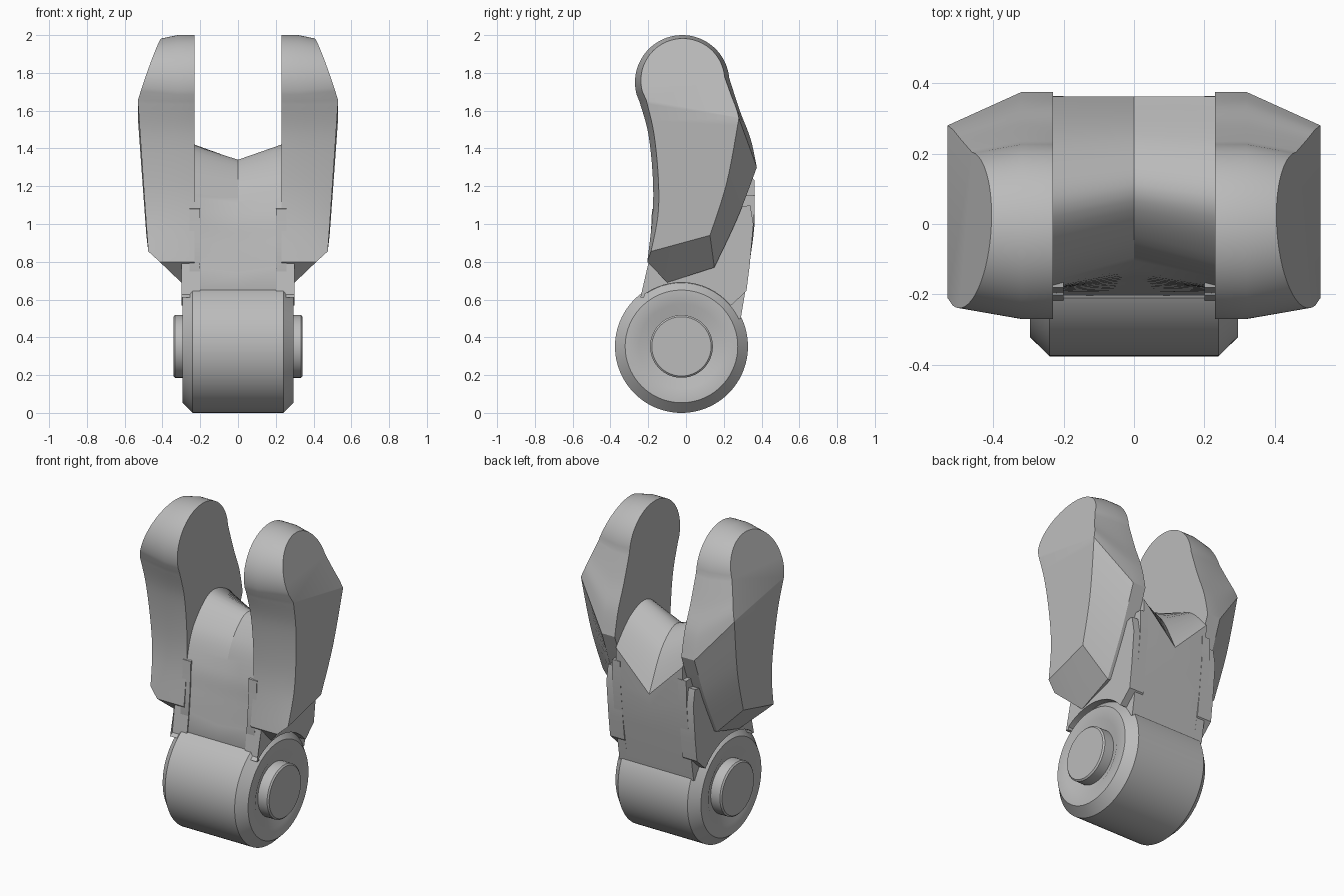
import bpy
import bmesh
from math import sin, cos, radians, pi

cube = bpy.data.objects.get("Cube")
if cube:
    bpy.data.objects.remove(cube)

grey = bpy.data.materials.new("plain_grey")
grey.use_nodes = True
grey.diffuse_color = (0.5, 0.5, 0.5, 1)
bsdf = next(n for n in grey.node_tree.nodes if n.type == 'BSDF_PRINCIPLED')
bsdf.inputs["Base Color"].default_value = (0.5, 0.5, 0.5, 1)

BARREL = (-0.024, 0.352)  # barrel axis in y, z


def spline(points, steps=6):
    """Catmull-Rom curve through tuples of any length."""
    out = []
    for i in range(len(points) - 1):
        p0, p1 = points[max(i - 1, 0)], points[i]
        p2, p3 = points[i + 1], points[min(i + 2, len(points) - 1)]
        for s in range(steps):
            t = s / steps
            out.append(tuple(
                b + 0.5 * t * (c - a + t * (2 * a - 5 * b + 4 * c - d + t * (3 * (b - c) + d - a)))
                for a, b, c, d in zip(p0, p1, p2, p3)))
    return out + [points[-1]]


def loft(name, loops, split=None, mirror=False, angle=30):
    """Skin closed loops of equal length; split folds the last cap in two."""
    bm = bmesh.new()
    rings = [[bm.verts.new(p) for p in loop] for loop in loops]
    n = len(rings[0])
    for a, b in zip(rings, rings[1:]):
        for i in range(n):
            j = (i + 1) % n
            bm.faces.new((a[i], a[j], b[j], b[i]))
    bm.faces.new(rings[0][::-1])
    last = rings[-1]
    if split:
        bm.faces.new(last[:split])
        bm.faces.new(last[split - 1:] + last[:1])
    else:
        bm.faces.new(last)
    bmesh.ops.recalc_face_normals(bm, faces=bm.faces)
    caps = [f for f in bm.faces if len(f.verts) > 4]
    bmesh.ops.triangulate(bm, faces=caps)
    mesh = bpy.data.meshes.new(name)
    bm.to_mesh(mesh)
    bm.free()
    mesh.materials.append(grey)
    ob = bpy.data.objects.new(name, mesh)
    bpy.context.collection.objects.link(ob)
    if mirror:
        ob.modifiers.new("mirror", 'MIRROR').use_mirror_merge = False
    bpy.ops.object.select_all(action='DESELECT')
    ob.select_set(True)
    bpy.context.view_layer.objects.active = ob
    bpy.ops.object.shade_smooth_by_angle(angle=radians(angle))
    return ob


def lathe(name, half):
    """Turn a half profile of (x, radius) about the barrel axis, both ends."""
    profile = [(-x, r) for x, r in half] + [(x, r) for x, r in half[::-1]]
    y, z = BARREL
    steps = [2 * pi * i / 96 for i in range(96)]
    return loft(name, [[(x, y + r * cos(a), z + r * sin(a)) for a in steps] for x, r in profile])


# Barrel with chamfered rims and dished ends, and the hinge pin through it
lathe("hinge_barrel", [(0.27, 0.08), (0.27, 0.175), (0.295, 0.225), (0.295, 0.298), (0.24, 0.352)])
lathe("hinge_pin", [(0.342, 0.157), (0.334, 0.166)])

# Middle body: saddle deepened to a valley along its centre
foot = [(0.335, 0.78), (0.29, 0.5), (0.1, 0.36), (-0.12, 0.4)]
front = (-0.21, 0.65)
side = [front] + spline([(-0.193, 0.77), (-0.183, 0.92), (-0.174, 1.08), (-0.11, 1.27),
                         (0.05, 1.415), (0.22, 1.375), (0.363, 1.23)]) + [(0.358, 1.0)] + foot
valley = [front] + spline([(-0.195, 0.74), (-0.165, 0.9), (-0.125, 1.05), (-0.05, 1.23),
                           (0.09, 1.34), (0.24, 1.24), (0.363, 1.0)]) + [(0.355, 0.92)] + foot
loft("middle_body", [[(x, y, z) for y, z in p]
                     for x, p in ((-0.23, side), (0, valley), (0.23, side))])


# Side plates that widen the body and wrap over the barrel
def plate(name, inner, outer, outline):
    loft(name, [[(x, y, z) for y, z in outline] for x in (inner, outer)], mirror=True)


plate("body_collar", 0.2, 0.256, [(-0.18, 1.08), (-0.187, 0.92), (-0.212, 0.65), (-0.12, 0.4),
                                  (0.29, 0.5), (0.336, 0.78), (0.36, 1.0), (0.364, 1.15), (0.2, 1.15)])
arc = [(BARREL[0] + 0.338 * cos(radians(a)), BARREL[1] + 0.338 * sin(radians(a)))
       for a in range(130, 38, -6)]
plate("barrel_cheek", 0.2, 0.3, [(-0.16, 1.0), (-0.193, 0.82), (-0.222, 0.61)] + arc +
      [(0.24, 0.57), (0.32, 0.645), (0.337, 0.78), (0.357, 1.0), (0.34, 1.1)])


# Prongs: each tuple is inner y, z, outer y, z and the x where the bevel starts
def head(a):
    c, s = cos(radians(a)), sin(radians(a))
    return (-0.02 + 0.25 * c, 1.75 + 0.25 * s, -0.017 + 0.222 * c, 1.76 + 0.222 * s, 0.32)


def outer_x(y, z):
    rise = z - 1.655 + (y + 0.21) * 0.194
    return 0.53 - 0.34 * rise if rise > 0 else 0.53 + 0.069 * rise


prong_front = spline([(-0.247, 1.65, -0.21, 1.655, 0.32), (-0.2, 1.48, -0.17, 1.48, 0.33),
                      (-0.176, 1.25, -0.147, 1.25, 0.35), (-0.177, 1.05, -0.148, 1.05, 0.38),
                      (-0.205, 0.8, -0.185, 0.855, 0.415)])
prong_bottom = [(-0.1, 0.69, -0.06, 0.889, 0.3)]
prong_back = spline([(0.15, 0.77, 0.127, 0.94, 0.32), (0.272, 1.03, 0.216, 1.22, 0.32),
                     (0.375, 1.3, 0.28, 1.56, 0.32)])
shoulder = spline([(0.375, 1.3, 0.28, 1.56, 0.32), (0.342, 1.45, 0.267, 1.61, 0.32),
                   (0.285, 1.6, 0.24, 1.68, 0.32), head(5)])[1:-1]
lower = prong_front + prong_bottom + prong_back
section = lower + shoulder + [head(a) for a in range(5, 196, 5)]
loft("side_prongs", [
    [(0.23, p[0], p[1]) for p in section],
    [(p[4], p[0], p[1]) for p in section],
    [(outer_x(p[2], p[3]), p[2], p[3]) for p in section],
], split=len(lower), mirror=True, angle=25)
